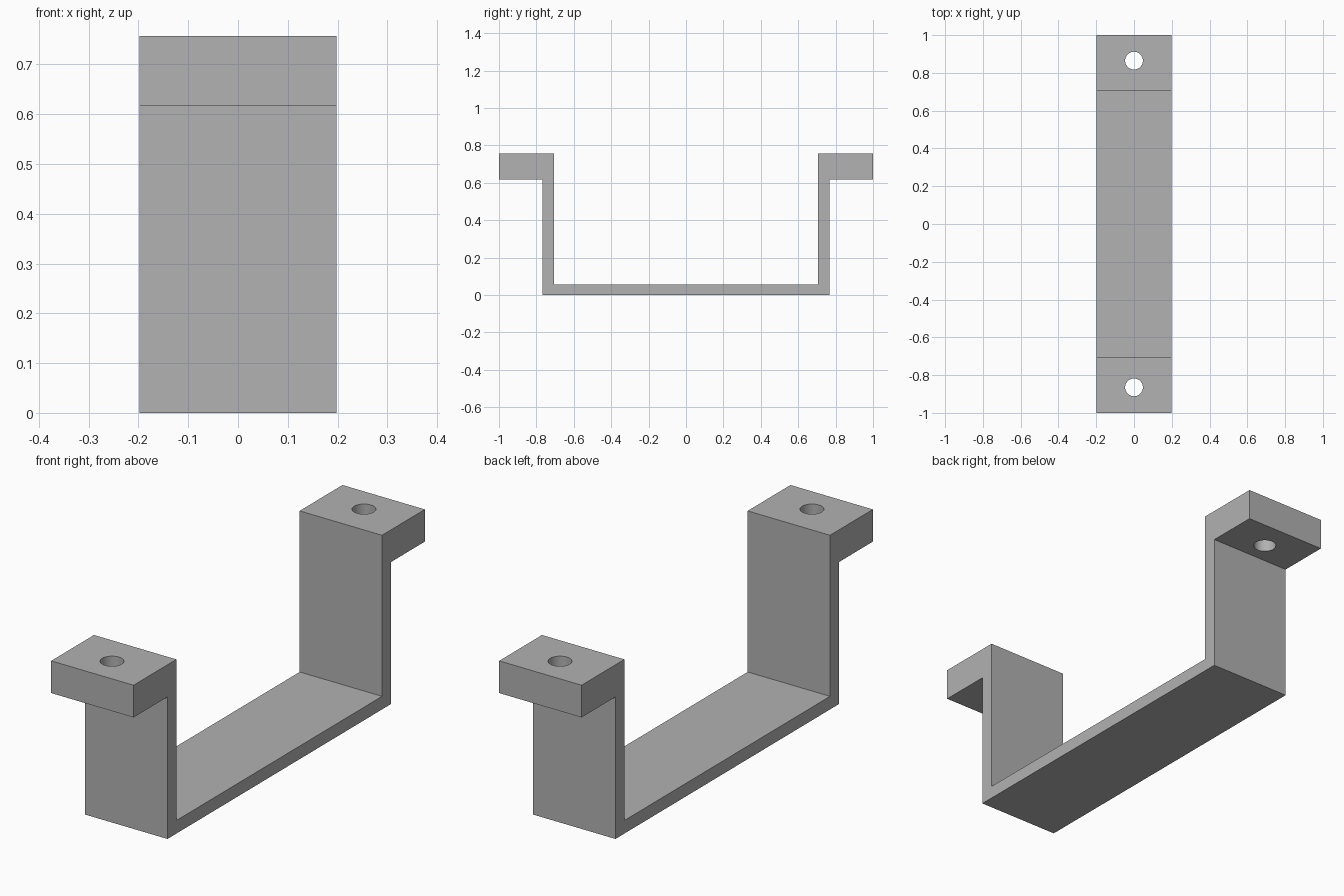
import bpy
import bmesh
from math import radians

cube = bpy.data.objects.get("Cube")
if cube:
    bpy.data.objects.remove(cube, do_unlink=True)

HALF_WIDTH = 0.198
HOLE_Y, HOLE_RADIUS = 0.865, 0.047

grey = bpy.data.materials.new("plain grey")
grey.use_nodes = True
colour = (0.445, 0.445, 0.445, 1)
grey.diffuse_color = colour
grey.node_tree.nodes["Principled BSDF"].inputs["Base Color"].default_value = colour

# Bracket: half of the side outline (y, z), mirrored and extruded across x
half = [(0.767, 0), (0.767, 0.617), (1, 0.617), (1, 0.757), (0.706, 0.757), (0.706, 0.057)]
outline = half + [(-y, z) for y, z in reversed(half)]
bm = bmesh.new()
face = bm.faces.new([bm.verts.new((-HALF_WIDTH, y, z)) for y, z in outline])
extruded = bmesh.ops.extrude_face_region(bm, geom=[face])["geom"]
moved = [v for v in extruded if isinstance(v, bmesh.types.BMVert)]
bmesh.ops.translate(bm, verts=moved, vec=(2 * HALF_WIDTH, 0, 0))
bmesh.ops.recalc_face_normals(bm, faces=bm.faces)
mesh = bpy.data.meshes.new("mounting_bracket")
bm.to_mesh(mesh)
bm.free()
mesh.materials.append(grey)
bracket = bpy.data.objects.new("mounting_bracket", mesh)
bpy.context.collection.objects.link(bracket)

# Screw holes: one cut through each tab
for side in (-1, 1):
    bpy.ops.mesh.primitive_cylinder_add(
        vertices=48, radius=HOLE_RADIUS, depth=0.4, location=(0, side * HOLE_Y, 0.69))
    cutter = bpy.context.object
    cutter.name = "hole_cutter"
    cutter.hide_render = True
    cutter.data.materials.append(grey)
    cut = bracket.modifiers.new("screw_hole", "BOOLEAN")
    cut.operation = "DIFFERENCE"
    cut.solver = "EXACT"
    cut.object = cutter
    bpy.context.view_layer.objects.active = bracket
    bpy.ops.object.modifier_apply(modifier=cut.name)
    bpy.data.objects.remove(cutter, do_unlink=True)

# Smooth hole walls, crisp edges elsewhere
bpy.ops.object.select_all(action="DESELECT")
bracket.select_set(True)
bpy.context.view_layer.objects.active = bracket
bpy.ops.object.shade_smooth_by_angle(angle=radians(30))
